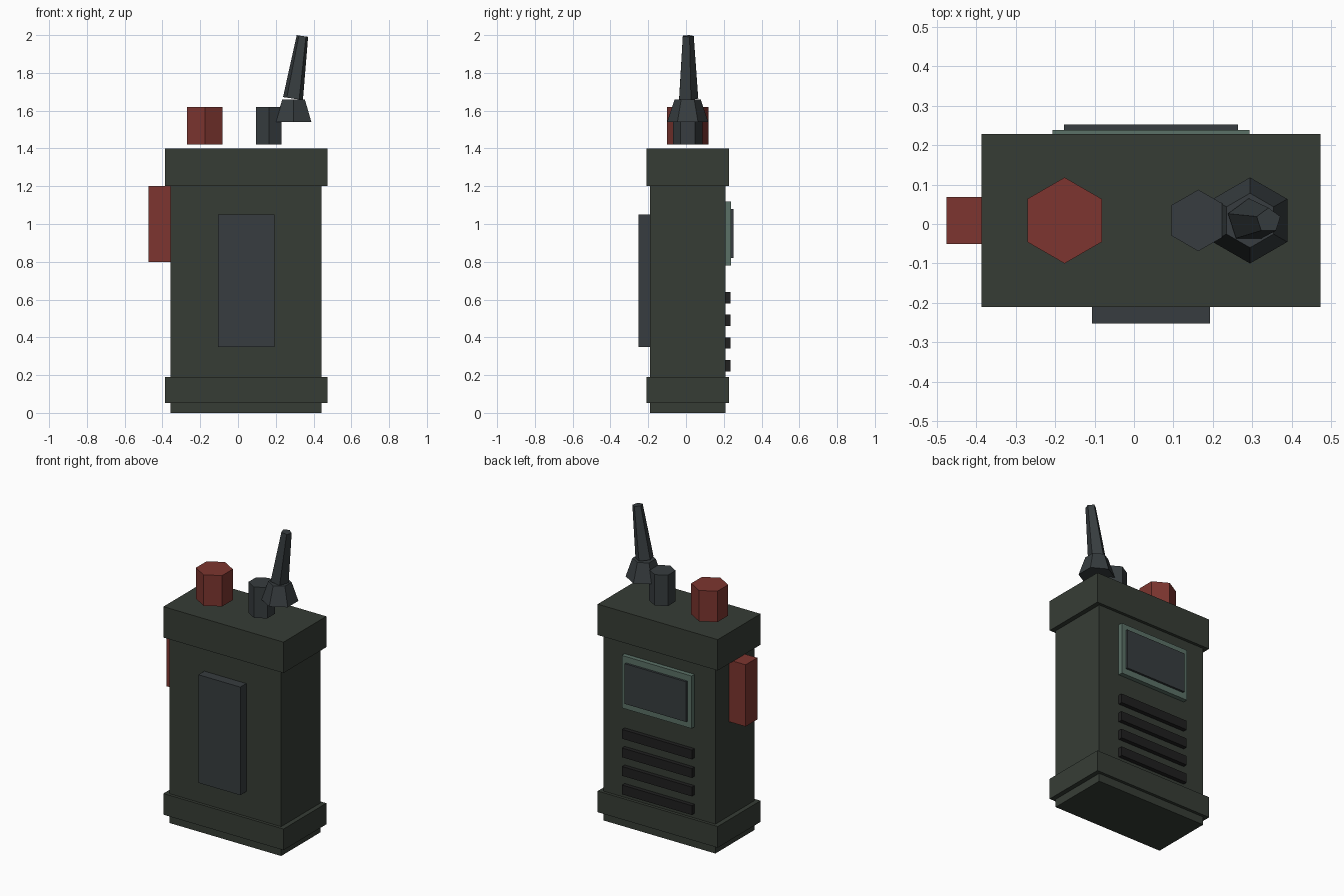
import bpy, bmesh, math
from mathutils import Matrix, Vector

if "Cube" in bpy.data.objects:
    bpy.data.objects.remove(bpy.data.objects["Cube"])

CX, CY = 0.043, 0.009   # axis of the case


def mat(name, rgb):
    m = bpy.data.materials.new(name)
    m.diffuse_color = (*rgb, 1)
    m.use_nodes = True
    m.node_tree.nodes["Principled BSDF"].inputs["Base Color"].default_value = m.diffuse_color
    return m


OLIVE = mat("dark olive", (0.037, 0.046, 0.036))
SLATE = mat("slate", (0.038, 0.046, 0.050))
RED = mat("brick red", (0.205, 0.036, 0.029))
SAGE = mat("sage trim", (0.105, 0.165, 0.135))
BLACK = mat("charcoal", (0.014, 0.014, 0.014))


def finish(name, bm, material):
    bmesh.ops.recalc_face_normals(bm, faces=bm.faces)
    me = bpy.data.meshes.new(name)
    bm.to_mesh(me)
    bm.free()
    me.materials.append(material)
    ob = bpy.data.objects.new(name, me)
    bpy.context.collection.objects.link(ob)
    return ob


def box(name, x, y, z, material):
    """Box from (min, max) ranges."""
    bm = bmesh.new()
    bmesh.ops.create_cube(bm, size=1)
    for v in bm.verts:
        v.co = [r[0] + (c + 0.5) * (r[1] - r[0]) for c, r in zip(v.co, (x, y, z))]
    return finish(name, bm, material)


def frustum(name, sides, r1, r2, base, height, material, tilt=0):
    """Tapered prism with one corner toward +y, leaning toward +x by tilt."""
    bm = bmesh.new()
    rings = []
    place = Matrix.Translation(base) @ Matrix.Rotation(tilt, 4, 'Y')
    for r, z in ((r1, 0), (r2, height)):
        angles = [math.pi / 2 + math.tau * i / sides for i in range(sides)]
        rings.append([bm.verts.new(place @ Vector((r * math.cos(a), r * math.sin(a), z)))
                      for a in angles])
    low, top = rings
    bm.faces.new(low)
    bm.faces.new(top)
    for i in range(sides):
        j = (i + 1) % sides
        bm.faces.new((low[i], low[j], top[j], top[i]))
    return finish(name, bm, material)


def case(name, hx, hy, z):
    return box(name, (CX - hx, CX + hx), (CY - hy, CY + hy), z, OLIVE)


# Case with its two protective bands
case("body", 0.40, 0.20, (0, 1.38))
case("bottom_band", 0.43, 0.219, (0.053, 0.19))
case("top_band", 0.43, 0.219, (1.20, 1.40))

# Clip plate and side button
box("front_plate", (CX - 0.15, CX + 0.15), (-0.252, -0.18), (0.35, 1.05), SLATE)
box("side_button", (-0.475, -0.34), (CY - 0.06, CY + 0.06), (0.80, 1.20), RED)

# Display and speaker slats on the back
box("screen_trim", (CX - 0.25, CX + 0.25), (0.20, 0.238), (0.78, 1.12), SAGE)
box("screen", (CX - 0.22, CX + 0.22), (0.23, 0.252), (0.82, 1.08), SLATE)
for i in range(4):
    z = 0.25 + 0.12 * i
    box(f"speaker_slat_{i + 1}", (CX - 0.25, CX + 0.25), (0.20, 0.236),
        (z - 0.03, z + 0.03), BLACK)

# Knobs and antenna on top
frustum("large_knob", 6, 0.109, 0.109, (-0.176, CY, 1.42), 0.20, RED)
frustum("small_knob", 6, 0.078, 0.078, (0.163, CY, 1.42), 0.20, SLATE)
frustum("antenna_socket", 6, 0.109, 0.069, (0.294, CY, 1.54), 0.12, SLATE)
frustum("antenna", 5, 0.056, 0.032, (0.291, CY, 1.664), 0.335, SLATE, tilt=0.15)
